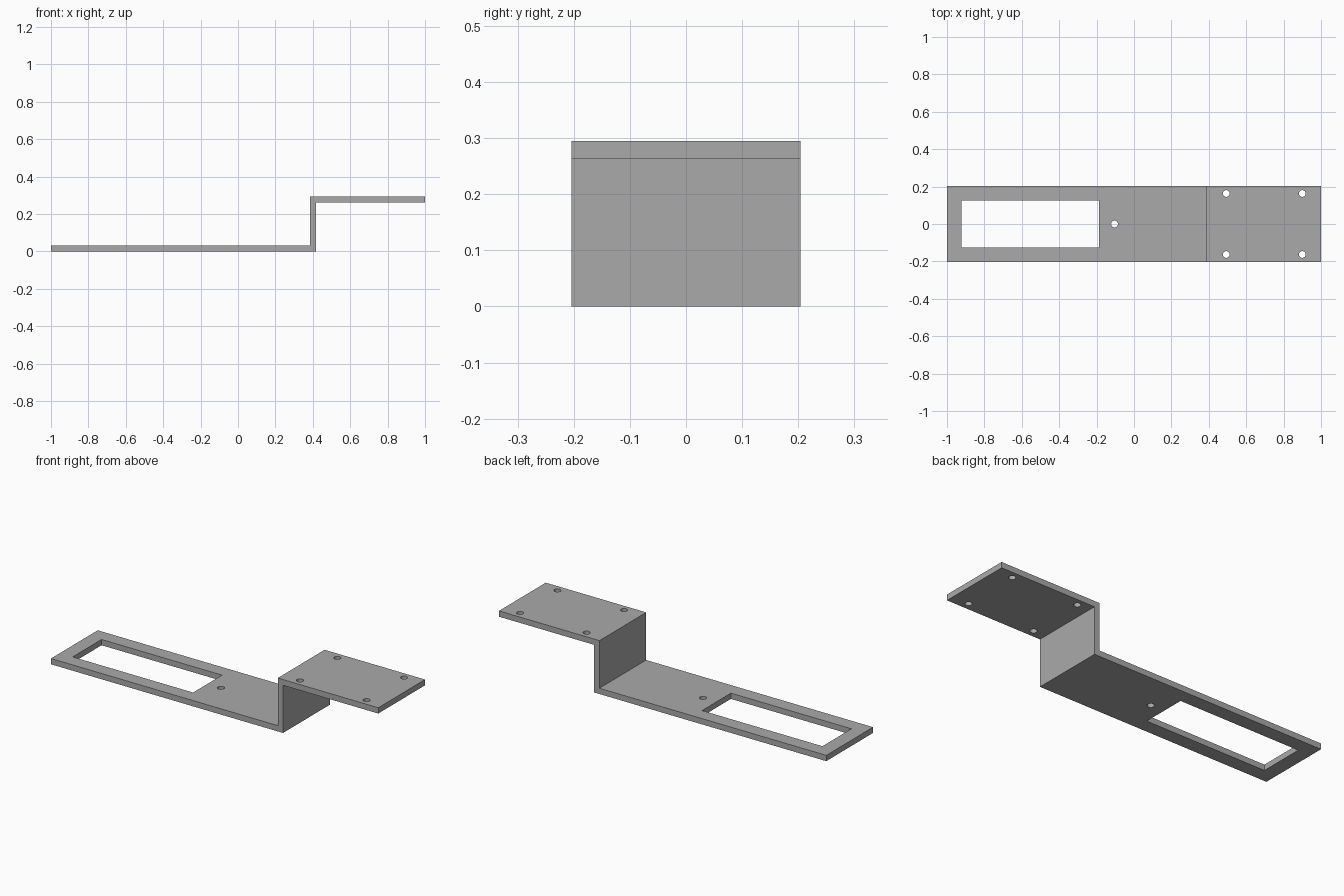
import bpy
import bmesh
import math
from mathutils import Matrix

cube = bpy.data.objects.get("Cube")
if cube:
    bpy.data.objects.remove(cube, do_unlink=True)

HALF_WIDTH = 0.204
THICK = 0.032
HEIGHT = 0.295
WALL_LEFT, WALL_RIGHT = 0.386, 0.418

grey = bpy.data.materials.new("plain grey")
grey.use_nodes = True
colour = (0.4, 0.4, 0.4, 1)
grey.diffuse_color = colour
grey.node_tree.nodes["Principled BSDF"].inputs["Base Color"].default_value = colour


def make_object(name, bm):
    bmesh.ops.recalc_face_normals(bm, faces=bm.faces)
    mesh = bpy.data.meshes.new(name)
    bm.to_mesh(mesh)
    bm.free()
    obj = bpy.data.objects.new(name, mesh)
    bpy.context.collection.objects.link(obj)
    obj.data.materials.append(grey)
    return obj


# Z-shaped bracket: side profile extruded across the width
profile = [(-1, 0), (WALL_RIGHT, 0), (WALL_RIGHT, HEIGHT - THICK),
           (1, HEIGHT - THICK), (1, HEIGHT), (WALL_LEFT, HEIGHT),
           (WALL_LEFT, THICK), (-1, THICK)]
bm = bmesh.new()
face = bm.faces.new([bm.verts.new((x, -HALF_WIDTH, z)) for x, z in profile])
extruded = bmesh.ops.extrude_face_region(bm, geom=[face])["geom"]
bmesh.ops.translate(bm, vec=(0, 2 * HALF_WIDTH, 0),
                    verts=[v for v in extruded if isinstance(v, bmesh.types.BMVert)])
bracket = make_object("stepped_bracket", bm)

# Cutters: long slot, one lower screw hole, four upper screw holes
bm = bmesh.new()
slot_start, slot_end, slot_width = -0.922, -0.186, 0.252
bmesh.ops.create_cube(bm, size=1, matrix=(
    Matrix.Translation(((slot_start + slot_end) / 2, 0, 0))
    @ Matrix.Diagonal((slot_end - slot_start, slot_width, 0.2, 1))))
holes = [(-0.104, 0, 0)]
holes += [(x, y, HEIGHT) for x in (0.493, 0.9) for y in (-0.163, 0.163)]
for hole in holes:
    bmesh.ops.create_cone(bm, cap_ends=True, segments=32, radius1=0.018,
                          radius2=0.018, depth=0.2, matrix=Matrix.Translation(hole))
cutter = make_object("hole_cutter", bm)
cutter.hide_render = True

# Cut the openings and drop the cutter
cut = bracket.modifiers.new("openings", 'BOOLEAN')
cut.operation = 'DIFFERENCE'
cut.solver = 'EXACT'
cut.object = cutter
bpy.ops.object.select_all(action='DESELECT')
bracket.select_set(True)
bpy.context.view_layer.objects.active = bracket
bpy.ops.object.modifier_apply(modifier=cut.name)
bpy.data.objects.remove(cutter, do_unlink=True)

# Round hole walls, crisp plate edges
bpy.ops.object.shade_smooth_by_angle(angle=math.radians(30))
